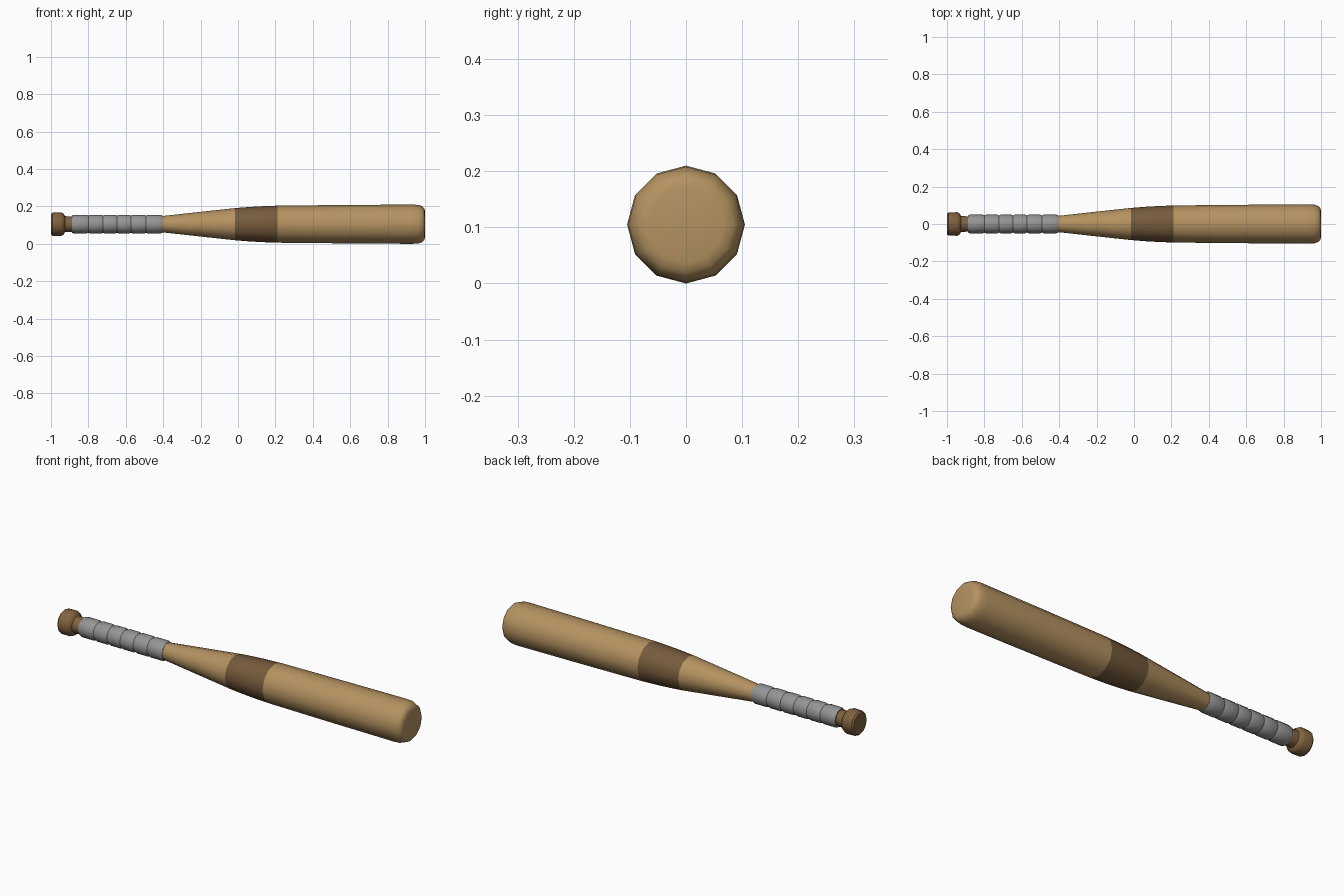
import bpy, bmesh, math

if "Cube" in bpy.data.objects:
    bpy.data.objects.remove(bpy.data.objects["Cube"])

SIDES = 12
AXIS_Z = 0.105


def material(name, color):
    m = bpy.data.materials.new(name)
    m.diffuse_color = (*color, 1)
    m.use_nodes = True
    m.node_tree.nodes["Principled BSDF"].inputs["Base Color"].default_value = m.diffuse_color
    return m


def lathe(name, profile, mat=None, cap_start=False, cap_end=False):
    """Revolve (x, radius) points around the bat's long axis."""
    bm = bmesh.new()
    rings = []
    for x, r in profile:
        rings.append([bm.verts.new((x, r * math.cos(math.tau * i / SIDES),
                                    AXIS_Z + r * math.sin(math.tau * i / SIDES)))
                      for i in range(SIDES)])
    for a, b in zip(rings, rings[1:]):
        for i in range(SIDES):
            j = (i + 1) % SIDES
            bm.faces.new((a[i], a[j], b[j], b[i]))
    if cap_start:
        bm.faces.new(rings[0])
    if cap_end:
        bm.faces.new(rings[-1])
    bmesh.ops.recalc_face_normals(bm, faces=bm.faces)
    mesh = bpy.data.meshes.new(name)
    bm.to_mesh(mesh)
    bm.free()
    obj = bpy.data.objects.new(name, mesh)
    bpy.context.collection.objects.link(obj)
    if mat:
        mesh.materials.append(mat)
    bpy.ops.object.select_all(action='DESELECT')
    obj.select_set(True)
    bpy.context.view_layer.objects.active = obj
    bpy.ops.object.shade_smooth_by_angle(angle=math.radians(40))
    return obj


wood = material("light_wood", (0.46, 0.29, 0.12))
dark = material("dark_wood", (0.18, 0.105, 0.045))
knob_wood = material("knob_wood", (0.22, 0.125, 0.05))
tape = material("grip_tape", (0.30, 0.30, 0.30))

# Knob and short neck
lathe("knob", [(-1, 0.054), (-0.992, 0.062), (-0.945, 0.063), (-0.932, 0.056),
               (-0.925, 0.043), (-0.88, 0.040)], knob_wood, cap_start=True, cap_end=True)

# Wrapped grip: a run of slightly rounded tape bands
edges = [-0.888, -0.80, -0.722, -0.647, -0.572, -0.492, -0.405]
grip = []
for a, b in zip(edges, edges[1:]):
    grip += [(a, 0.046), (a + 0.01, 0.050), (b - 0.01, 0.050)]
grip.append((edges[-1], 0.046))
lathe("grip", grip, tape, cap_start=True, cap_end=True)

# Tapered handle shaft
lathe("taper", [(-0.41, 0.043), (-0.2, 0.066), (-0.015, 0.086)], wood, cap_start=True)

# Dark band where the taper meets the barrel
lathe("band", [(-0.015, 0.086), (0.06, 0.092), (0.13, 0.096), (0.21, 0.099)], dark)

# Barrel with rounded end
lathe("barrel", [(0.21, 0.099), (0.4, 0.101), (0.62, 0.103), (0.93, 0.105), (0.965, 0.103),
                 (0.985, 0.096), (0.996, 0.085), (1.0, 0.068)], wood, cap_end=True)
